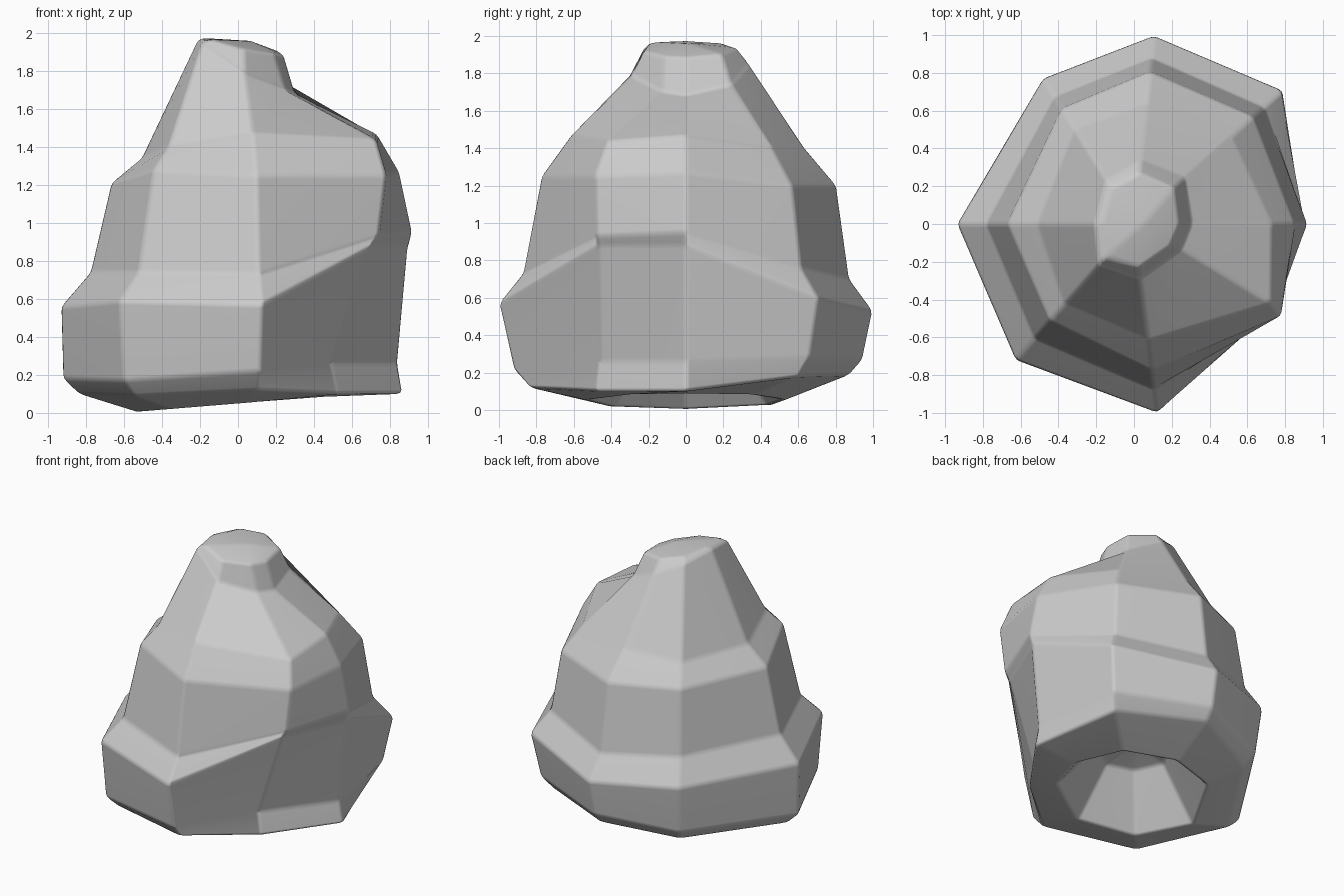
import bpy, bmesh
from math import radians, cos, sin

if "Cube" in bpy.data.objects:
    bpy.data.objects.remove(bpy.data.objects["Cube"])

# Eight ribs: plan angle, then (radius, height) from the foot up to the neck
RIBS = [
    (0,    [(.87, .10), (.84, .26), (.895, .88), (.92, .95), (.85, 1.27), (.73, 1.47), (.30, 1.68)]),
    (42,   [(.90, .18), (.99, .28), (1.06, .60), (.92, .76), (.85, 1.20), (.69, 1.40), (.36, 1.74)]),
    (84,   [(.88, .19), (.95, .27), (1.005, .53), (.88, .70), (.81, 1.20), (.64, 1.40), (.34, 1.85)]),
    (122,  [(.78, .12), (.86, .20), (.91, .55), (.79, .73), (.72, 1.20), (.59, 1.34), (.28, 1.93)]),
    (180,  [(.84, .10), (.925, .18), (.935, .56), (.78, .74), (.67, 1.21), (.51, 1.34), (.21, 1.97)]),
    (229,  [(.83, .09), (.92, .17), (.955, .59), (.80, .74), (.68, 1.28), (.56, 1.40), (.29, 1.95)]),
    (277,  [(.84, .12), (.93, .22), (1.01, .57), (.88, .73), (.78, 1.25), (.62, 1.47), (.29, 1.79)]),
    (328,  [(.71, .10), (.67, .26), (.84, .88), (.88, .93), (.92, 1.25), (.84, 1.44), (.28, 1.70)]),
]
# The front-right rib leans forward near the foot
LEAN = {7: [-10, -11, -2, -1, 0, 2, 5]}

bm = bmesh.new()


def polar(r, deg, z):
    a = radians(deg)
    return bm.verts.new((r * cos(a), r * sin(a), z))


# Rings stacked from the hollow underside to the crown
columns = []
for i, (ang, prof) in enumerate(RIBS):
    foot_z = .045 + .045 * cos(radians(ang))
    col = [polar(.26, ang, .38), polar(.52, ang, foot_z)]
    for (r, z), lean in zip(prof, LEAN.get(i, [0] * 7)):
        col.append(polar(r, ang + lean, z))
    r, z = prof[-1]
    col.append(polar(r * .8, ang, 1.975 * .7 + z * .3))
    columns.append(col)

bottom = bm.verts.new((0, 0, .45))
crown = bm.verts.new((.07, .02, 1.96))
for i, a in enumerate(columns):
    b = columns[(i + 1) % len(columns)]
    for k in range(len(a) - 1):
        bm.faces.new((a[k], b[k], b[k + 1], a[k + 1]))
    bm.faces.new((b[0], a[0], bottom))
    bm.faces.new((a[-1], b[-1], crown))
bmesh.ops.recalc_face_normals(bm, faces=bm.faces)

mesh = bpy.data.meshes.new("boulder")
bm.to_mesh(mesh)
bm.free()
boulder = bpy.data.objects.new("boulder", mesh)
bpy.context.collection.objects.link(boulder)

# Softened edges with flat-looking facets
mesh.shade_smooth()
bevel = boulder.modifiers.new("soft_edges", 'BEVEL')
bevel.width = .03
bevel.segments = 2
bevel.limit_method = 'ANGLE'
bevel.angle_limit = radians(8)
weighted = boulder.modifiers.new("facet_shading", 'WEIGHTED_NORMAL')
weighted.keep_sharp = True
